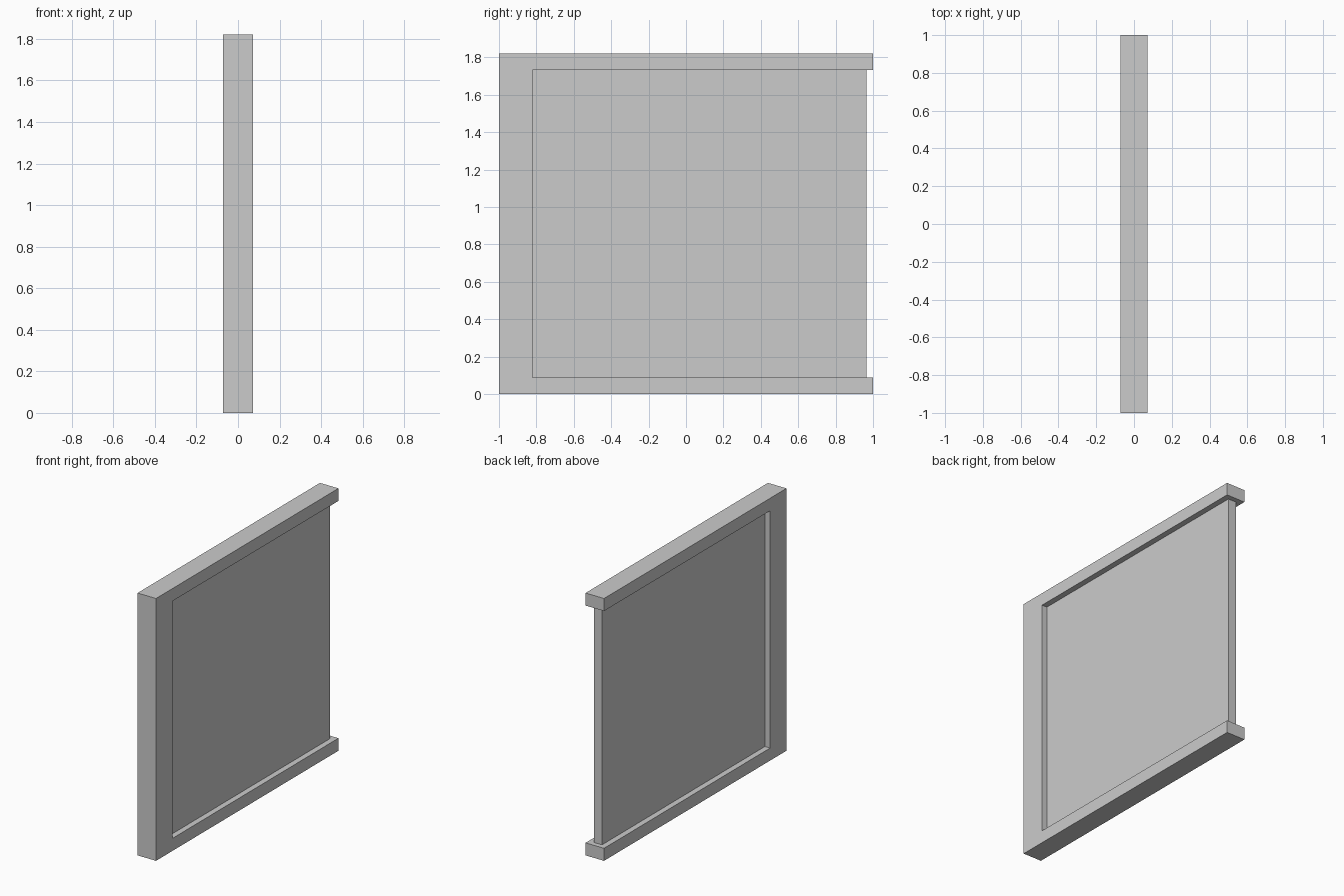
import bpy
import bmesh

if "Cube" in bpy.data.objects:
    bpy.data.objects.remove(bpy.data.objects["Cube"])

grey = bpy.data.materials.new("light_grey")
grey.diffuse_color = (0.6, 0.6, 0.6, 1.0)
grey.use_nodes = True
grey.node_tree.nodes["Principled BSDF"].inputs["Base Color"].default_value = grey.diffuse_color


def extrude_profile(name, outline, half_thickness):
    """Extrude a (y, z) outline symmetrically along x."""
    bm = bmesh.new()
    base = bm.faces.new([bm.verts.new((-half_thickness, y, z)) for y, z in outline])
    result = bmesh.ops.extrude_face_region(bm, geom=[base], use_keep_orig=True)
    moved = [v for v in result["geom"] if isinstance(v, bmesh.types.BMVert)]
    bmesh.ops.translate(bm, verts=moved, vec=(2 * half_thickness, 0, 0))
    bmesh.ops.recalc_face_normals(bm, faces=bm.faces)
    mesh = bpy.data.meshes.new(name)
    bm.to_mesh(mesh)
    bm.free()
    mesh.materials.append(grey)
    obj = bpy.data.objects.new(name, mesh)
    bpy.context.collection.objects.link(obj)
    return obj


HEIGHT, RAIL, POST = 1.82, 0.087, -0.82

# Three-sided frame: a wide post with top and bottom rails, open at the back
extrude_profile("frame", [
    (-1, 0), (1, 0), (1, RAIL), (POST, RAIL),
    (POST, HEIGHT - RAIL), (1, HEIGHT - RAIL), (1, HEIGHT), (-1, HEIGHT),
], 0.071)

# Thin panel set in the middle of the frame, stopping short of the rail ends
extrude_profile("panel", [
    (POST, RAIL), (0.965, RAIL), (0.965, HEIGHT - RAIL), (POST, HEIGHT - RAIL),
], 0.031)
